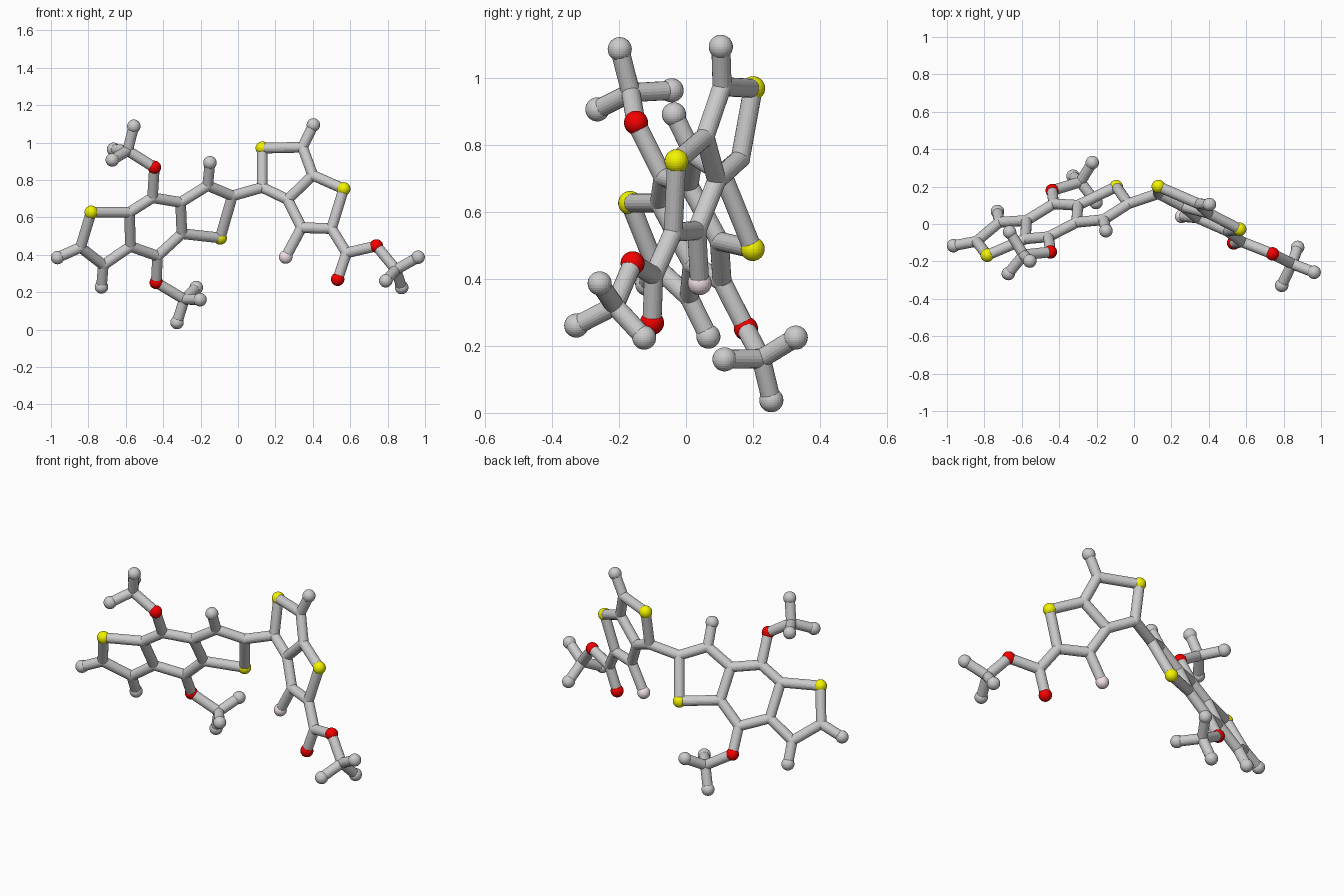
import bpy, bmesh
from mathutils import Vector, Matrix

if "Cube" in bpy.data.objects:
    bpy.data.objects.remove(bpy.data.objects["Cube"])

BALL, JOINT, ROD = 0.036, 0.0295, 0.0285

# the two flat ring systems each lie in a tilted plane: y from (x, z)
def left(x, z):
    return Vector((x, 0.426 * x - 0.527 * z + 0.498, z))

def right(x, z):
    return Vector((x, -0.435 * x + 0.181 * z + 0.0815, z))

atoms = {
    # left fused rings
    "S1": left(-.785, .627), "Ca": left(-.842, .44), "Cb": left(-.72, .345),
    "Cc": left(-.575, .445), "Cd": left(-.58, .627), "Ce": left(-.457, .705),
    "Cf": left(-.307, .68), "Cg": left(-.30, .513), "Ch": left(-.43, .393),
    "Ci": left(-.162, .77), "Cj": left(-.03, .715), "S2": left(-.095, .49),
    "Ha": left(-.965, .385), "Hb": left(-.73, .228), "Hi": left(-.15, .892),
    "O1": left(-.447, .867), "O2": left(-.437, .252),
    # right fused rings and ester
    "Ck": right(.13, .76), "S3": right(.13, .97), "Cl": right(.345, .975),
    "Cm": right(.40, .825), "Cn": right(.265, .695), "S4": right(.565, .752),
    "Co": right(.50, .54), "Cp": right(.34, .545), "F1": right(.255, .388),
    "Hl": right(.403, 1.094), "Cq": right(.58, .41), "O3": right(.533, .269),
    "O4": right(.74, .447),
}

# three methyl ends: parent oxygen, carbon, three tips
methyls = [
    ("O1", (-.59, -.165, .957),
     [(-.557, -.198, 1.087), (-.672, -.265, .907), (-.665, -.043, .964)]),
    ("O2", (-.287, .225, .162),
     [(-.223, .328, .225), (-.203, .115, .16), (-.326, .255, .038)]),
    ("O4", (.845, -.213, .32),
     [(.963, -.258, .387), (.79, -.328, .261), (.875, -.125, .225)]),
]

bonds = [b.split("-") for b in (
    "S1-Ca Ca-Cb Cb-Cc Cc-Cd Cd-S1 Cd-Ce Ce-Cf Cf-Cg Cg-Ch Ch-Cc Cf-Ci Ci-Cj "
    "Cj-S2 S2-Cg Ca-Ha Cb-Hb Ci-Hi Ce-O1 Ch-O2 Cj-Ck Ck-S3 S3-Cl Cl-Cm Cm-Cn "
    "Cn-Ck Cm-S4 S4-Co Co-Cp Cp-Cn Cp-F1 Cl-Hl Co-Cq Cq-O3 Cq-O4").split()]

for i, (parent, c, tips) in enumerate(methyls):
    atoms[f"Cm{i}"] = Vector(c)
    bonds.append((parent, f"Cm{i}"))
    for j, t in enumerate(tips):
        atoms[f"Hm{i}{j}"] = Vector(t)
        bonds.append((f"Cm{i}", f"Hm{i}{j}"))


def finish(bm, name, color=None):
    me = bpy.data.meshes.new(name)
    bm.to_mesh(me)
    bm.free()
    ob = bpy.data.objects.new(name, me)
    bpy.context.collection.objects.link(ob)
    if color:
        mat = bpy.data.materials.new(name + "_color")
        mat.diffuse_color = (*color, 1)
        mat.use_nodes = True
        mat.node_tree.nodes["Principled BSDF"].inputs["Base Color"].default_value = mat.diffuse_color
        me.materials.append(mat)


# balls, grouped by kind
kinds = {
    "C": ("ring_joints", JOINT, None),
    "H": ("end_balls", BALL, None),
    "S": ("yellow_balls", BALL, (.9, .9, 0)),
    "O": ("red_balls", BALL, (.9, 0, 0)),
    "F": ("pink_ball", BALL, (.9, .76, .8)),
}
for kind, (name, radius, color) in kinds.items():
    bm = bmesh.new()
    for key, p in atoms.items():
        if key[0] == kind:
            bmesh.ops.create_uvsphere(bm, u_segments=24, v_segments=16,
                                      radius=radius, matrix=Matrix.Translation(p))
    finish(bm, name, color)

# rods between neighbouring balls
bm = bmesh.new()
for a, b in bonds:
    p, q = atoms[a], atoms[b]
    rot = (q - p).to_track_quat("Z", "Y").to_matrix().to_4x4()
    bmesh.ops.create_cone(bm, cap_ends=True, segments=20, radius1=ROD, radius2=ROD,
                          depth=(q - p).length,
                          matrix=Matrix.Translation((p + q) / 2) @ rot)
finish(bm, "connecting_rods")
